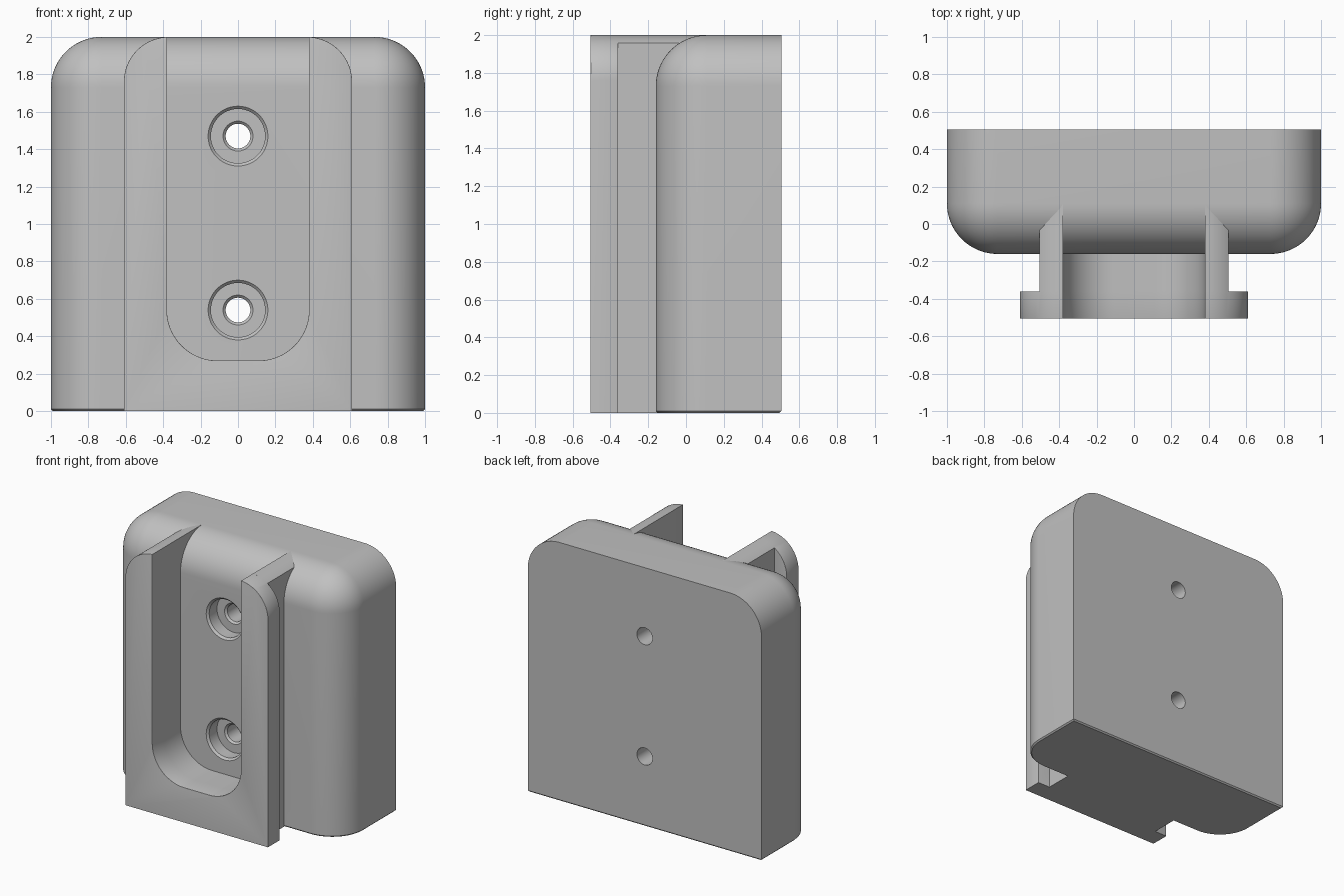
import bpy, bmesh
from math import sin, cos, acos, pi
from mathutils import Matrix, Vector

cube = bpy.data.objects.get("Cube")
if cube:
    bpy.data.objects.remove(cube, do_unlink=True)

grey = bpy.data.materials.new("plain grey")
grey.use_nodes = True
colour = (0.53, 0.53, 0.53, 1)
grey.diffuse_color = colour
grey.node_tree.nodes["Principled BSDF"].inputs["Base Color"].default_value = colour

BACK, FACE, LIP, FRONT = 0.505, -0.16, -0.36, -0.505
SLOT, ROUND, FILLET = 0.38, 0.27, 0.015


def finish(bm, name):
    bmesh.ops.recalc_face_normals(bm, faces=bm.faces)
    mesh = bpy.data.meshes.new(name)
    bm.to_mesh(mesh)
    bm.free()
    mesh.materials.append(grey)
    obj = bpy.data.objects.new(name, mesh)
    bpy.context.collection.objects.link(obj)
    return obj


def bevel(bm, test, size, segments):
    """Round the edges whose two end points satisfy the test."""
    edges = [e for e in bm.edges if test(e.verts[0].co, e.verts[1].co)]
    bmesh.ops.bevel(bm, geom=edges, offset=size, segments=segments,
                    profile=0.5, affect='EDGES', clamp_overlap=True)


def at_bottom(a, b):
    return max(a.z, b.z) < 0.001


def smooth(obj):
    bpy.ops.object.select_all(action='DESELECT')
    obj.select_set(True)
    bpy.context.view_layer.objects.active = obj
    bpy.ops.object.shade_smooth_by_angle(angle=pi / 6)


def arc(cx, cz, r, start, end, n=20):
    steps = [start + (end - start) * i / n for i in range(n + 1)]
    return [(cx + r * cos(t), cz + r * sin(t)) for t in steps]


def u_plate(half_width, y0, y1):
    """U-shaped slab with rounded outer shoulders and a slot open at the top."""
    r = 0.24
    cx, cz = SLOT - 0.01, 2 - r
    right = [(half_width, 0)]
    right += [p for p in arc(cx, cz, r, acos((half_width - cx) / r), pi / 2)
              if p[0] > SLOT + 0.002]
    right += [(SLOT, 2)]
    right += arc(SLOT - ROUND, 0.27 + ROUND, ROUND, 0, -pi / 2)
    outline = right + [(-x, z) for x, z in reversed(right)]
    bm = bmesh.new()
    face = bm.faces.new([bm.verts.new((x, y0, z)) for x, z in outline])
    new = bmesh.ops.extrude_face_region(bm, geom=[face])["geom"]
    bmesh.ops.translate(bm, vec=(0, y1 - y0, 0),
                        verts=[v for v in new if isinstance(v, bmesh.types.BMVert)])
    return bm


# Main block: rounded top corners and front edges, flat back
bm = bmesh.new()
bmesh.ops.create_cube(bm, size=1)
bmesh.ops.scale(bm, vec=(2, BACK - FACE, 2), verts=bm.verts)
bmesh.ops.translate(bm, vec=(0, (BACK + FACE) / 2, 1), verts=bm.verts)


def rounded(a, b):
    front = max(a.y, b.y) < FACE + 0.01 and max(a.z, b.z) > 1
    shoulder = min(a.z, b.z) > 1 and abs(a.y - b.y) > 0.1
    return front or shoulder


bevel(bm, rounded, ROUND, 18)
bevel(bm, at_bottom, 0.01, 1)
body = finish(bm, "wall_block")

# Counterbored screw holes, turned from one profile
profile = [(0, -0.3), (0.16, -0.3), (0.16, FACE), (0.145, -0.145), (0.145, -0.05),
           (0.08, -0.05), (0.066, -0.036), (0.066, 0.6), (0, 0.6)]
for z in (0.54, 1.47):
    bm = bmesh.new()
    verts = [bm.verts.new((r, y, z)) for r, y in profile]
    edges = [bm.edges.new(pair) for pair in zip(verts, verts[1:])]
    bmesh.ops.spin(bm, geom=verts + edges, cent=(0, 0, z), axis=(0, 1, 0),
                   angle=2 * pi, steps=48)
    bmesh.ops.remove_doubles(bm, verts=bm.verts, dist=0.0005)
    cutter = finish(bm, "screw_hole_cutter")
    cutter.hide_render = True
    cut = body.modifiers.new("screw hole", 'BOOLEAN')
    cut.operation, cut.solver, cut.object = 'DIFFERENCE', 'EXACT', cutter
    bpy.context.view_layer.objects.active = body
    bpy.ops.object.modifier_apply(modifier=cut.name)
    bpy.data.objects.remove(cutter, do_unlink=True)
smooth(body)

# Narrow neck joining the rail to the block
neck = finish(u_plate(0.505, LIP, 0.11), "rail_neck")
smooth(neck)

# Wide front flange with softened rims
bm = u_plate(0.61, FRONT, LIP)


def rim(a, b):
    front = max(a.y, b.y) < FRONT + 0.001
    behind = min(a.y, b.y) > LIP - 0.001 and min(abs(a.x), abs(b.x)) > 0.5
    return (front or behind) and not at_bottom(a, b)


bevel(bm, rim, FILLET, 3)
flange = finish(bm, "rail_flange")
smooth(flange)
